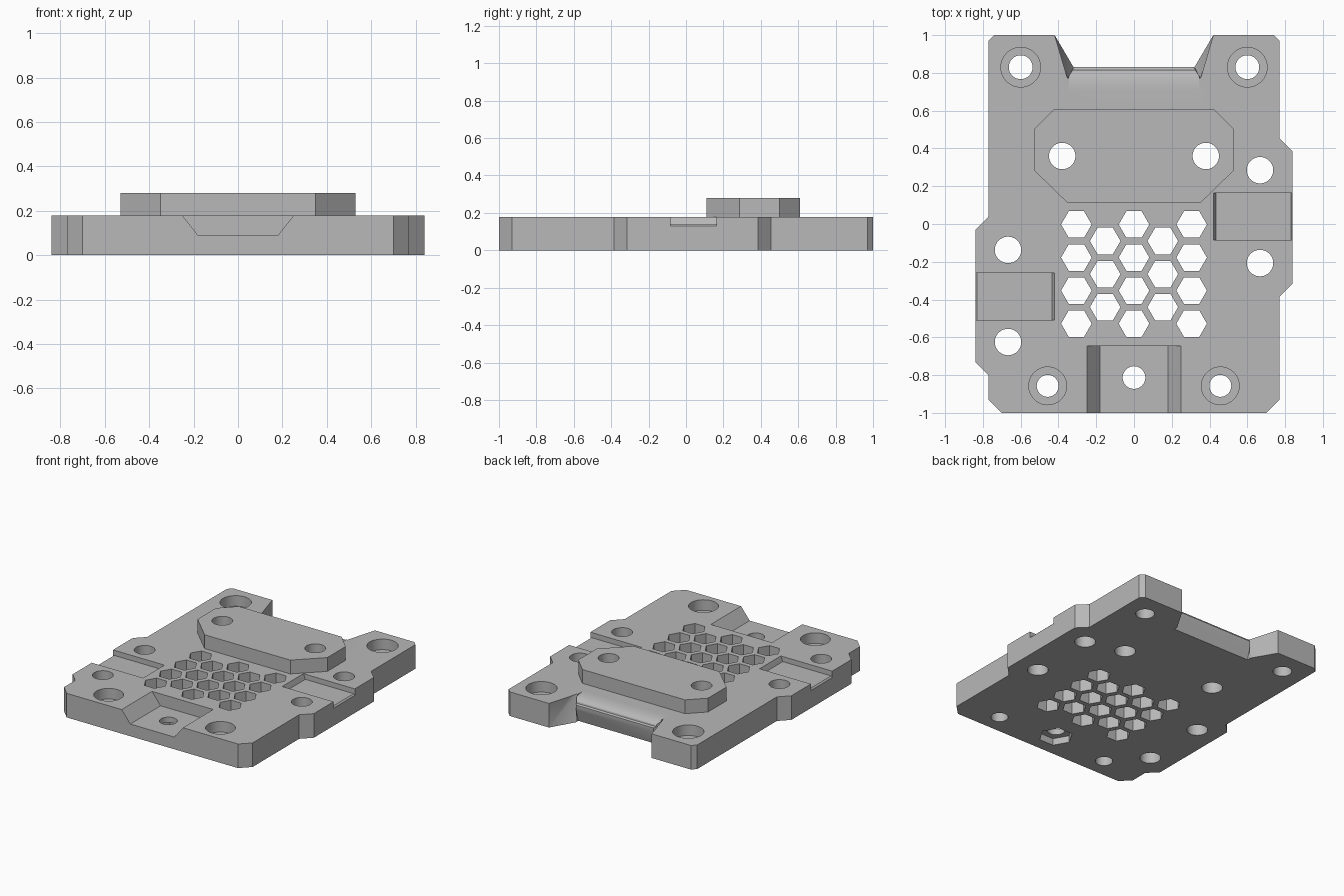
import bpy, bmesh
from math import cos, sin, tau

if "Cube" in bpy.data.objects:
    bpy.data.objects.remove(bpy.data.objects["Cube"])

TOP = 0.178
BOSS_TOP = 0.28

grey = bpy.data.materials.new("plain grey")
grey.use_nodes = True
grey.diffuse_color = (0.48, 0.48, 0.48, 1)
grey.node_tree.nodes["Principled BSDF"].inputs["Base Color"].default_value = (0.48, 0.48, 0.48, 1)


def add_prism(bm, base, shift):
    """Extrude a polygon of 3D points along a vector."""
    n = len(base)
    low = [bm.verts.new(p) for p in base]
    high = [bm.verts.new([a + b for a, b in zip(p, shift)]) for p in base]
    faces = [bm.faces.new(low), bm.faces.new(high)]
    for i in range(n):
        j = (i + 1) % n
        faces.append(bm.faces.new((low[i], low[j], high[j], high[i])))
    bmesh.ops.recalc_face_normals(bm, faces=faces)


def plan(bm, outline, z0, z1):
    add_prism(bm, [(x, y, z0) for x, y in outline], (0, 0, z1 - z0))


def along_x(bm, profile, half):
    add_prism(bm, [(-half, y, z) for y, z in profile], (2 * half, 0, 0))


def ngon(bm, x, y, r, sides, z0, z1):
    plan(bm, [(x + r * cos(tau * i / sides), y + r * sin(tau * i / sides))
              for i in range(sides)], z0, z1)


def hull(bm, points):
    verts = [bm.verts.new(p) for p in points]
    bmesh.ops.convex_hull(bm, input=verts)


def make(name, bm):
    bmesh.ops.recalc_face_normals(bm, faces=bm.faces)
    mesh = bpy.data.meshes.new(name)
    bm.to_mesh(mesh)
    bm.free()
    ob = bpy.data.objects.new(name, mesh)
    bpy.context.scene.collection.objects.link(ob)
    return ob


def cut(ob, cutters):
    """Subtract the cutters and keep the finished mesh."""
    for c in cutters:
        mod = ob.modifiers.new(c.name, 'BOOLEAN')
        mod.operation = 'DIFFERENCE'
        mod.solver = 'EXACT'
        mod.object = c
    bpy.context.view_layer.update()
    graph = bpy.context.evaluated_depsgraph_get()
    mesh = bpy.data.meshes.new_from_object(ob.evaluated_get(graph))
    ob.modifiers.clear()
    ob.data = mesh


# Base plate with stepped sides, clipped corners and the rear notch
left = [(-0.32, 0.83), (-0.42, 1), (-0.74, 1), (-0.77, 0.97), (-0.77, 0.04), (-0.84, -0.03),
        (-0.84, -0.73), (-0.77, -0.80), (-0.77, -0.93), (-0.70, -1)]
right = [(0.70, -1), (0.77, -0.93), (0.77, -0.385), (0.84, -0.315), (0.84, 0.385),
         (0.77, 0.455), (0.77, 0.97), (0.74, 1), (0.42, 1), (0.32, 0.83)]
bm = bmesh.new()
plan(bm, left + right, 0, TOP)
plate = make("base_plate", bm)

# Raised eight-sided block
half = [(0.35, 0.11), (0.53, 0.285), (0.53, 0.50), (0.42, 0.61)]
bm = bmesh.new()
plan(bm, half + [(-x, y) for x, y in reversed(half)], TOP, BOSS_TOP)
block = make("raised_block", bm)

# Through holes: screws, block holes and the honeycomb vents
bm = bmesh.new()
corners = [(s * x, y, r) for s in (-1, 1) for x, y, r in ((0.6, 0.83, 0.063), (0.457, -0.857, 0.058))]
plain = [(-0.38, 0.36), (0.38, 0.36), (-0.667, -0.137), (-0.667, -0.625), (0.667, 0.285), (0.667, -0.207)]
for x, y, r in corners + [(x, y, 0.07) for x, y in plain] + [(0, -0.813, 0.06)]:
    ngon(bm, x, y, r, 48, -0.1, 0.4)
for col in range(-2, 3):
    odd = col % 2
    for row in range(4 - odd):
        ngon(bm, col * 0.1525, -0.0025 - 0.175 * row - 0.0875 * odd, 0.081, 6, -0.1, 0.4)
holes = make("hole_cutter", bm)

# Counterbores, nut recess, front slot and the two side pockets
bm = bmesh.new()
for x, y, r in corners:
    ngon(bm, x, y, r + 0.042, 48, 0.10, 0.3)
ngon(bm, 0, -0.813, 0.115, 6, -0.1, 0.05)
add_prism(bm, [(-0.18, -1.1, 0.09), (0.18, -1.1, 0.09), (0.25, -1.1, TOP), (0.25, -1.1, 0.3),
               (-0.25, -1.1, 0.3), (-0.25, -1.1, TOP)], (0, 0.453, 0))
for side, mid in ((1, 0.04), (-1, -0.383)):
    profile = [(0.42, 0.3), (0.42, TOP), (0.435, 0.14), (0.83, 0.14), (0.84, 0.13), (0.9, 0.13), (0.9, 0.3)]
    add_prism(bm, [(side * x, mid - 0.124, z) for x, z in profile], (0, 0.248, 0))
pockets = make("pocket_cutter", bm)

# Rounded rear lip, its undercut, and the slanted notch cheeks
bm = bmesh.new()
curve = [(0.70 + 0.115 * sin(tau * i / 32), TOP - 0.04 + 0.04 * cos(tau * i / 32)) for i in range(8)]
along_x(bm, curve + [(0.815, 0.135), (0.9, 0.10), (0.9, 0.3), (0.70, 0.3)], 0.345)
lip = make("lip_cutter", bm)
bm = bmesh.new()
along_x(bm, [(0.832, 0.11), (0.80, 0), (0.80, -0.05), (0.86, -0.05), (0.86, 0.11)], 0.32)
under = make("undercut_cutter", bm)
bm = bmesh.new()
for s in (-1, 1):
    hull(bm, [(s * 0.42, 1, TOP + 0.001), (s * 0.352, 0.77, TOP + 0.001), (s * 0.31, 0.84, TOP + 0.001),
              (s * 0.32, 0.83, 0), (s * 0.42, 1, 0)])
cheeks = make("cheek_cutter", bm)

cutters = [holes, pockets, lip, under, cheeks]
cut(plate, cutters)
cut(block, [holes])
for c in cutters:
    bpy.data.objects.remove(c)

# Finish: one colour, smooth rounds with sharp edges
for ob in (plate, block):
    ob.data.materials.clear()
    ob.data.materials.append(grey)
    for p in ob.data.polygons:
        p.material_index = 0
    bpy.ops.object.select_all(action='DESELECT')
    ob.select_set(True)
    bpy.context.view_layer.objects.active = ob
    bpy.ops.object.shade_smooth_by_angle(angle=0.5)
